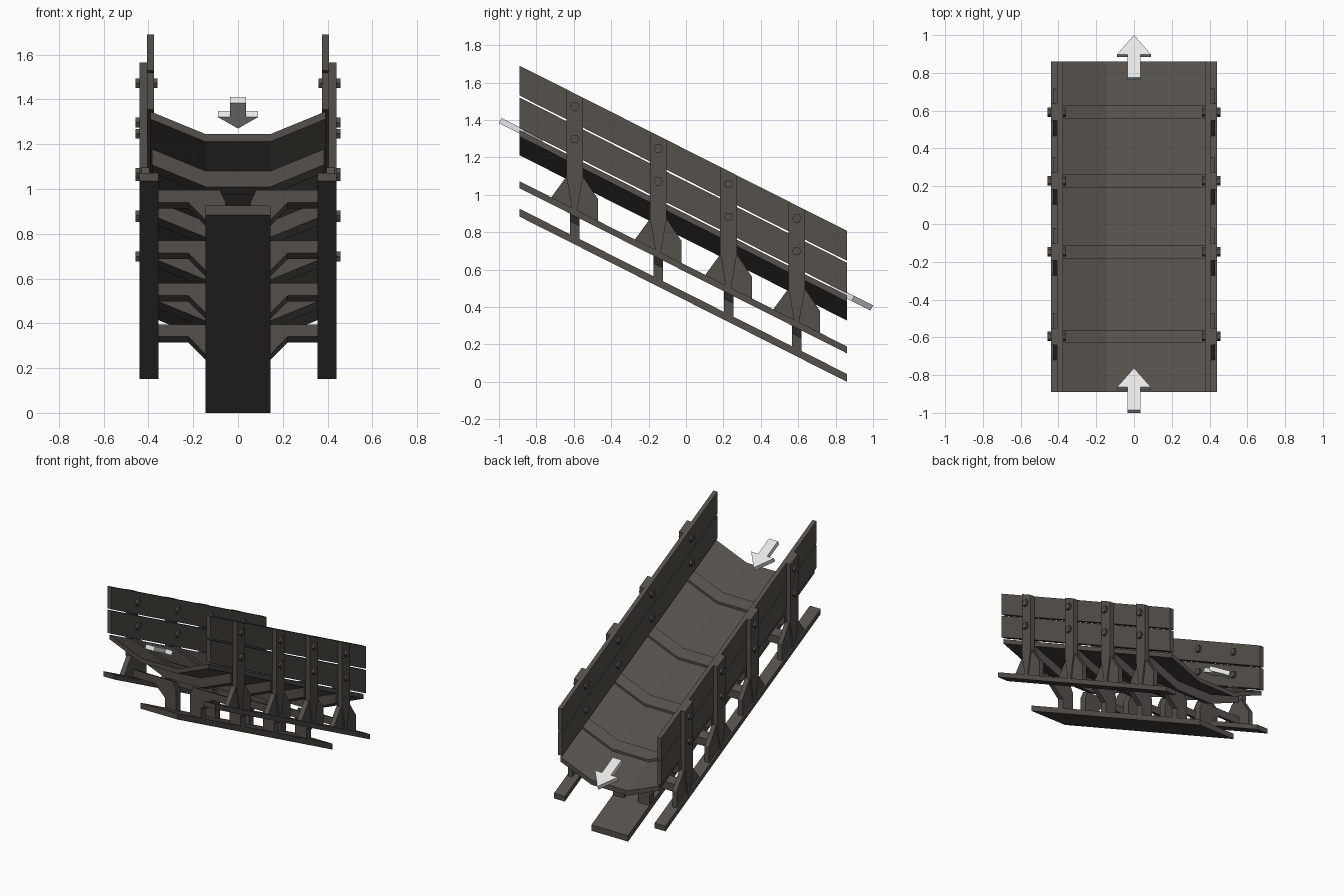
import bpy, bmesh, math

if "Cube" in bpy.data.objects:
    bpy.data.objects.remove(bpy.data.objects["Cube"])

SLOPE = 0.5045          # drop in z per unit of y
Y0, Y1 = -0.89, 0.86    # ends of the chute
STATIONS = (-0.595, -0.148, 0.228, 0.592)


def material(name, rgb):
    m = bpy.data.materials.new(name)
    m.diffuse_color = (*rgb, 1)
    m.use_nodes = True
    m.node_tree.nodes["Principled BSDF"].inputs["Base Color"].default_value = m.diffuse_color
    return m


WOOD = material("dark timber", (0.090, 0.080, 0.069))
PALE = material("pale grey", (0.80, 0.80, 0.80))


def drop(y):
    """Height change of the slope relative to the upper end."""
    return -SLOPE * (y - Y0)


def add(name, rings, mat=WOOD):
    """Solid between two matching rings of points."""
    bm = bmesh.new()
    a, b = [[bm.verts.new(p) for p in ring] for ring in rings]
    n = len(a)
    bm.faces.new(a)
    bm.faces.new(b[::-1])
    for i in range(n):
        j = (i + 1) % n
        bm.faces.new((a[i], b[i], b[j], a[j]))
    bmesh.ops.recalc_face_normals(bm, faces=bm.faces)
    me = bpy.data.meshes.new(name)
    bm.to_mesh(me)
    bm.free()
    me.materials.append(mat)
    ob = bpy.data.objects.new(name, me)
    bpy.context.collection.objects.link(ob)
    return ob


def along(name, prof, ya, yb):
    """x-z profile (heights at the upper end) swept down the slope."""
    return add(name, [[(x, y, z + drop(y)) for x, z in prof] for y in (ya, yb)])


def across(name, prof, xa, xb):
    """y-z profile in true heights, extruded along x."""
    return add(name, [[(x, y, z) for y, z in prof] for x in (xa, xb)])


def rect(xa, xb, za, zb):
    return [(xa, za), (xb, za), (xb, zb), (xa, zb)]


def band(w, lift, thick):
    """Shallow trough cross-section."""
    side = 1.245 + (w - 0.145) * 0.41
    top = [(-w, side), (-0.145, 1.245), (0.145, 1.245), (w, side)]
    return [(x, z + lift) for x, z in top] + [(x, z + lift - thick) for x, z in top[::-1]]


# Long parts
along("base_plank", rect(-0.145, 0.145, 0.883, 0.925), Y0, Y1)
along("trough_floor", band(0.39, 0, 0.034), Y0, Y1)
for s, side in ((-1, "left"), (1, "right")):
    along(side + "_rail", rect(s * 0.355, s * 0.44, 1.035, 1.072), Y0, Y1)
    along(side + "_lower_board", rect(s * 0.376, s * 0.407, 1.355, 1.52), Y0, Y1)
    along(side + "_upper_board", rect(s * 0.376, s * 0.407, 1.53, 1.69), Y0, Y1)

# Support frames
for k, y in enumerate(STATIONS, 1):
    d = drop(y)
    along(f"trough_rib_{k}", band(0.385, 0.016, 0.12), y - 0.035, y + 0.035)
    for s, side in ((-1, "left"), (1, "right")):
        tag = f"{side}_{k}"
        # beam on the rail with its bracketed leg down to the plank
        leg = [(0.41, 1.13), (0.08, 1.13), (0.055, 1.075), (0.055, 0.92),
               (0.143, 0.92), (0.143, 0.995), (0.222, 1.075), (0.41, 1.075)]
        along("beam_and_leg_" + tag, [(s * x, z) for x, z in leg], y - 0.026, y + 0.026)
        # upright post
        across("upright_" + tag,
               [(y + e, z + drop(y + e)) for e, z in
                ((-0.045, 1.225), (0.045, 1.27), (0.045, 1.69), (-0.045, 1.69))],
               s * 0.405, s * 0.44)
        across("upright_foot_" + tag,
               [(y - 0.012, d + 1.06), (y + 0.012, d + 1.06),
                (y + 0.045, d + 1.25), (y - 0.045, d + 1.25)],
               s * 0.405, s * 0.44)
        # flared foot standing on the rail
        lo, hi = y - 0.125, y + 0.125
        across("flared_foot_" + tag,
               [(lo, 1.065 + drop(lo)), (hi, 1.065 + drop(hi)), (hi, d + 1.125),
                (y + 0.045, d + 1.245), (y - 0.045, d + 1.245), (lo, d + 1.135)],
               s * 0.395, s * 0.43)
        # bolts through the post and boards
        for name, z in (("lower_bolt_", 1.446), ("upper_bolt_", 1.621)):
            hexa = [(y + 0.025 * math.cos(i * math.pi / 3),
                     z + d + 0.025 * math.sin(i * math.pi / 3)) for i in range(6)]
            across(name + tag, hexa, s * 0.36, s * 0.457)

# Flow arrows, lying parallel to the slope
L = math.hypot(1, SLOPE)
ny, nz = SLOPE / L, 1 / L
for name, tail in (("upper_arrow", -0.986), ("lower_arrow", 0.776)):
    head, tip = tail + 0.122, tail + 0.224
    outline = [(-0.035, tail), (0.035, tail), (0.035, head), (0.09, head),
               (0, tip), (-0.09, head), (-0.035, head)]
    add(name, [[(x, y - t * ny, 1.362 + drop(y) - t * nz) for x, y in outline]
               for t in (0, 0.031)], PALE)
